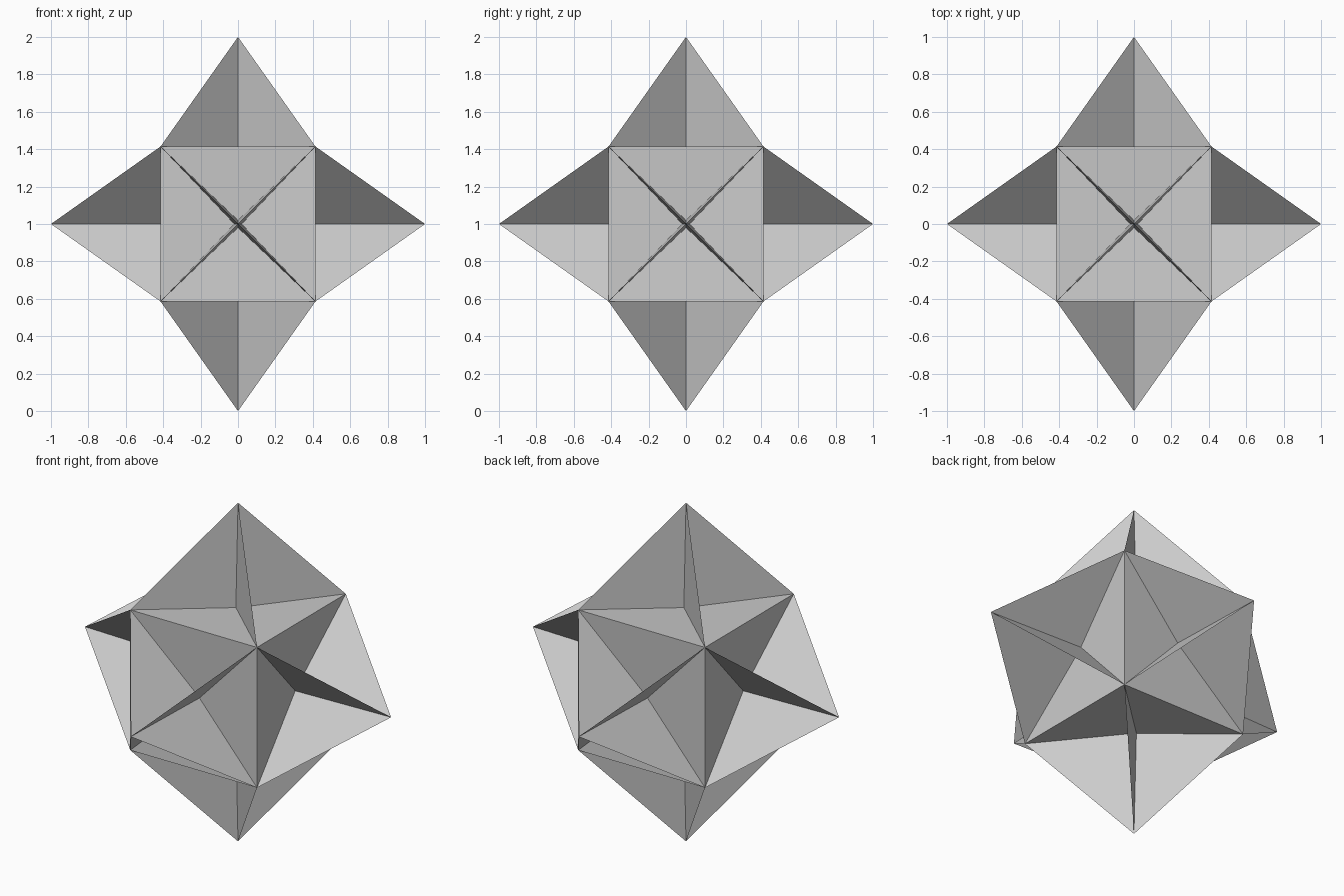
import bpy, bmesh
from math import pi, sqrt
from mathutils import Matrix, Vector

if "Cube" in bpy.data.objects:
    bpy.data.objects.remove(bpy.data.objects["Cube"])

A = sqrt(2) - 1      # half size of the inner cube
R, H = 0.02, 0.388   # valley point: offset from the axis, height along it

# One wedge: spike tip, two cube corners and the valley between two fins
tip, right, left, valley = [Vector(p) for p in
                            ((0, 0, 1), (A, -A, A), (-A, -A, A), (0, -R, H))]
triangles = ((tip, valley, right), (tip, left, valley), (left, right, valley))

# Rotations taking the top spike to each of the six directions
directions = [Matrix.Rotation(k * pi / 2, 3, 'X') for k in range(4)]
directions += [Matrix.Rotation(s * pi / 2, 3, 'Y') for s in (1, -1)]

# Repeat the wedge four times around each of the six spikes
bm = bmesh.new()
for face_rot in directions:
    for k in range(4):
        rot = face_rot @ Matrix.Rotation(k * pi / 2, 3, 'Z')
        for tri in triangles:
            bm.faces.new([bm.verts.new(rot @ p + Vector((0, 0, 1))) for p in tri])
bmesh.ops.remove_doubles(bm, verts=bm.verts, dist=0.001)
bmesh.ops.recalc_face_normals(bm, faces=bm.faces)

mesh = bpy.data.meshes.new("finned_star")
bm.to_mesh(mesh)
bm.free()
star = bpy.data.objects.new("finned_star", mesh)
bpy.context.collection.objects.link(star)
